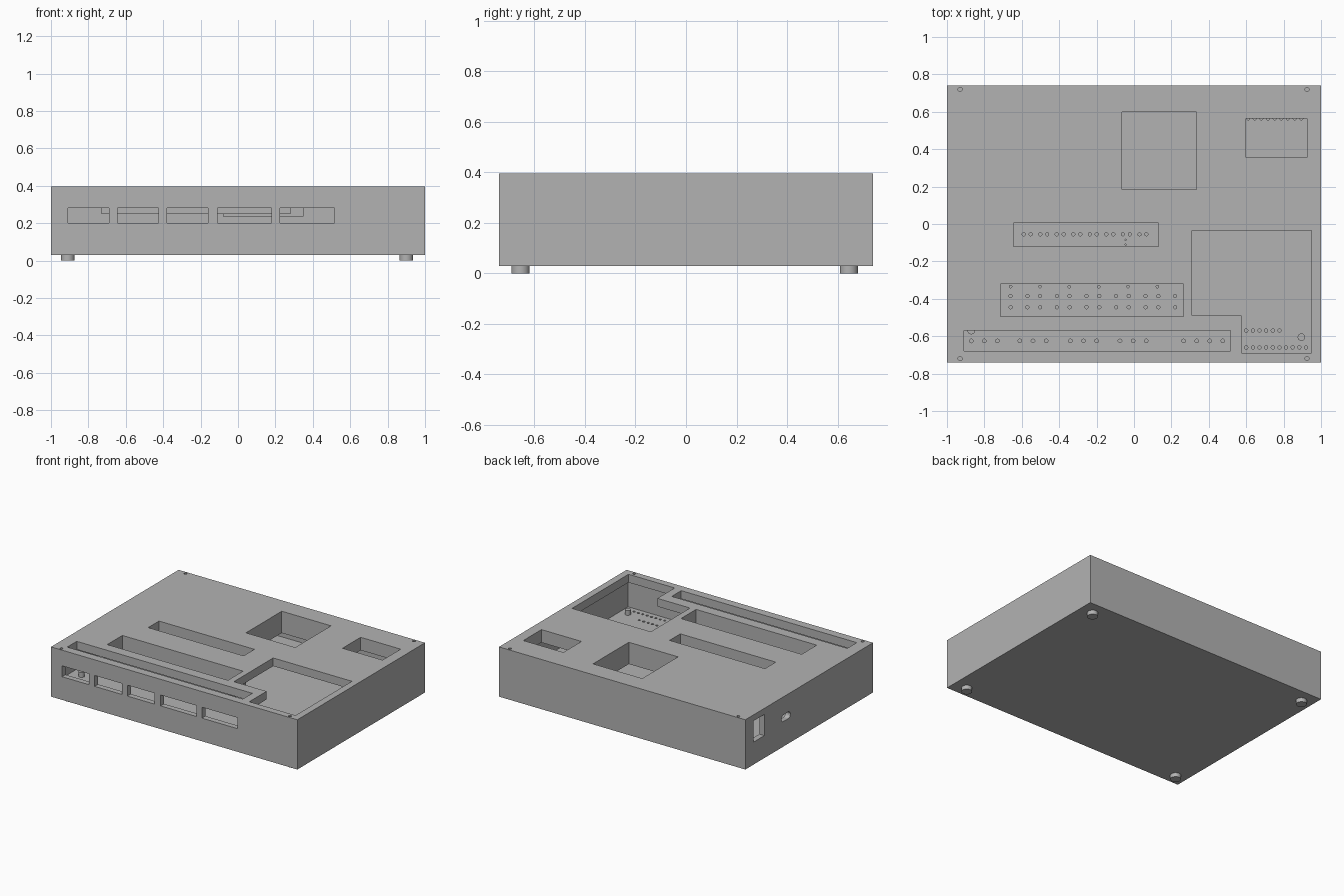
import bpy, bmesh
from mathutils import Matrix, Vector

if "Cube" in bpy.data.objects:
    bpy.data.objects.remove(bpy.data.objects["Cube"])

grey = bpy.data.materials.new("plain grey")
grey.use_nodes = True
grey.diffuse_color = (0.45, 0.45, 0.45, 1)
grey.node_tree.nodes["Principled BSDF"].inputs["Base Color"].default_value = (0.45, 0.45, 0.45, 1)


def box(bm, x0, x1, y0, y1, z0, z1):
    centre = Vector((x0 + x1, y0 + y1, z0 + z1)) / 2
    size = Matrix.Diagonal((x1 - x0, y1 - y0, z1 - z0, 1))
    bmesh.ops.create_cube(bm, size=1, matrix=Matrix.Translation(centre) @ size)


def cyl(bm, x, y, r, z0, z1, sides=12):
    bmesh.ops.create_cone(bm, cap_ends=True, segments=sides, radius1=r, radius2=r,
                          depth=z1 - z0, matrix=Matrix.Translation((x, y, (z0 + z1) / 2)))


def prism(bm, points, offset):
    face = bm.faces.new([bm.verts.new(p) for p in points])
    ext = bmesh.ops.extrude_face_region(bm, geom=[face])
    moved = [v for v in ext["geom"] if isinstance(v, bmesh.types.BMVert)]
    bmesh.ops.translate(bm, verts=moved, vec=offset)


def finish(bm, name):
    bmesh.ops.recalc_face_normals(bm, faces=bm.faces)
    mesh = bpy.data.meshes.new(name)
    bm.to_mesh(mesh)
    bm.free()
    mesh.materials.append(grey)
    obj = bpy.data.objects.new(name, mesh)
    bpy.context.collection.objects.link(obj)
    return obj


def cut(target, bm):
    cutter = finish(bm, "cutter")
    cutter.hide_render = True
    mod = target.modifiers.new("cut", "BOOLEAN")
    mod.operation, mod.solver, mod.object = "DIFFERENCE", "EXACT", cutter
    bpy.context.view_layer.update()
    graph = bpy.context.evaluated_depsgraph_get()
    mesh = bpy.data.meshes.new_from_object(target.evaluated_get(graph))
    target.modifiers.clear()
    target.data = mesh
    bpy.data.objects.remove(cutter)


FLOOR, LID, TOP = 0.15, 0.335, 0.395

# Case block and its hollow inside
bm = bmesh.new()
box(bm, -1, 1, -0.74, 0.74, 0.03, TOP)
case = finish(bm, "case")
bm = bmesh.new()
box(bm, -0.96, 0.96, -0.7, 0.7, FLOOR, LID)
cut(case, bm)

# Openings in the lid: x0, x1, y0, y1, bottom of the skirt
wells = {
    "front_slot": (-0.91, 0.515, -0.68, -0.57, None),
    "middle_slot": (-0.715, 0.265, -0.495, -0.32, 0.25),
    "rear_slot": (-0.645, 0.13, -0.12, 0.005, 0.25),
    "square_well": (-0.065, 0.335, 0.185, 0.6, 0.235),
    "small_well": (0.6, 0.925, 0.355, 0.565, 0.3),
}
bm = bmesh.new()
for x0, x1, y0, y1, low in wells.values():
    box(bm, x0, x1, y0, y1, 0.3, 0.5)
outline = [(0.31, -0.035), (0.31, -0.49), (0.575, -0.49), (0.575, -0.69), (0.95, -0.69), (0.95, -0.035)]
prism(bm, [(x, y, 0.3) for x, y in outline], (0, 0, 0.2))
# Corner screw holes
for x in (-0.93, 0.925):
    for y in (-0.72, 0.72):
        cyl(bm, x, y, 0.011, 0.345, 0.5)
cut(case, bm)

# Front windows and the two ports in the side wall
bm = bmesh.new()
for x0, x1 in [(-0.91, -0.69), (-0.645, -0.425), (-0.38, -0.16), (-0.11, 0.18), (0.225, 0.515)]:
    box(bm, x0, x1, -0.8, -0.69, 0.2, 0.28)
box(bm, -1.1, -0.95, 0.52, 0.648, 0.195, 0.35)
arc = bmesh.new()
cyl(arc, 0, 0, 0.025, 0, 1, 16)
ring = sorted((v.co.copy() for v in arc.verts if v.co.z < 0.5), key=lambda c: Vector((c.x, c.y)).angle_signed(Vector((1, 0.001))))
arc.free()
slot = [(-1.1, 0.27 + c.x + (0.027 if c.x > 0 else -0.027), 0.238 + c.y) for c in ring]
prism(bm, slot, (0.15, 0, 0))
cut(case, bm)

# Small pin holes in the floor
rows = [(-0.625, 0.01, [a + b for a in (-0.87, -0.61, -0.34, -0.075) for b in (0, 0.07, 0.14)]),
        (-0.625, 0.01, [0.265 + 0.07 * i for i in range(4)]),
        (-0.335, 0.007, [-0.66 + 0.157 * i for i in range(6)]),
        (-0.055, 0.009, [a - 0.59 + 0.0885 * i for i in range(8) for a in (0, 0.037)]),
        (-0.57, 0.009, [0.6 + 0.0355 * i for i in range(6)]),
        (-0.66, 0.009, [0.6 + 0.0355 * i for i in range(10)]),
        (0.565, 0.009, [0.61 + 0.0355 * i for i in range(9)])]
for y in (-0.385, -0.445):
    rows.append((y, 0.009, [a - 0.66 + 0.158 * i for i in range(6) for a in (0, 0.09)]))
for y in (-0.085, -0.11):
    rows.append((y, 0.004, [-0.045]))
bm = bmesh.new()
for y, r, xs in rows:
    for x in xs:
        cyl(bm, x, y, r, FLOOR - 0.03, FLOOR + 0.02, 10)
cut(case, bm)

# Skirts hanging around the openings
T = 0.015
for name, (x0, x1, y0, y1, low) in wells.items():
    if low:
        bm = bmesh.new()
        for xa, xb in ((x0 - T, x0), (x1, x1 + T)):
            box(bm, xa, xb, y0 - T, y1 + T, low, LID)
        for ya, yb in ((y0 - T, y0), (y1, y1 + T)):
            box(bm, x0, x1, ya, yb, low, LID)
        finish(bm, name + "_skirt")


def post(name, x, y, r, z0, z1):
    bm = bmesh.new()
    cyl(bm, x, y, r, z0, z1, 32)
    obj = finish(bm, name)
    bpy.ops.object.select_all(action="DESELECT")
    obj.select_set(True)
    bpy.context.view_layer.objects.active = obj
    bpy.ops.object.shade_smooth_by_angle()


# Locating pegs and feet
post("left_peg", 0.895, -0.605, 0.02, FLOOR, 0.185)
post("right_peg", -0.87, -0.57, 0.02, FLOOR, 0.185)
for side, x in (("left", 0.9), ("right", -0.91)):
    for end, y in (("front", -0.655), ("back", 0.645)):
        post(f"{end}_{side}_foot", x, y, 0.036, 0, 0.03)
